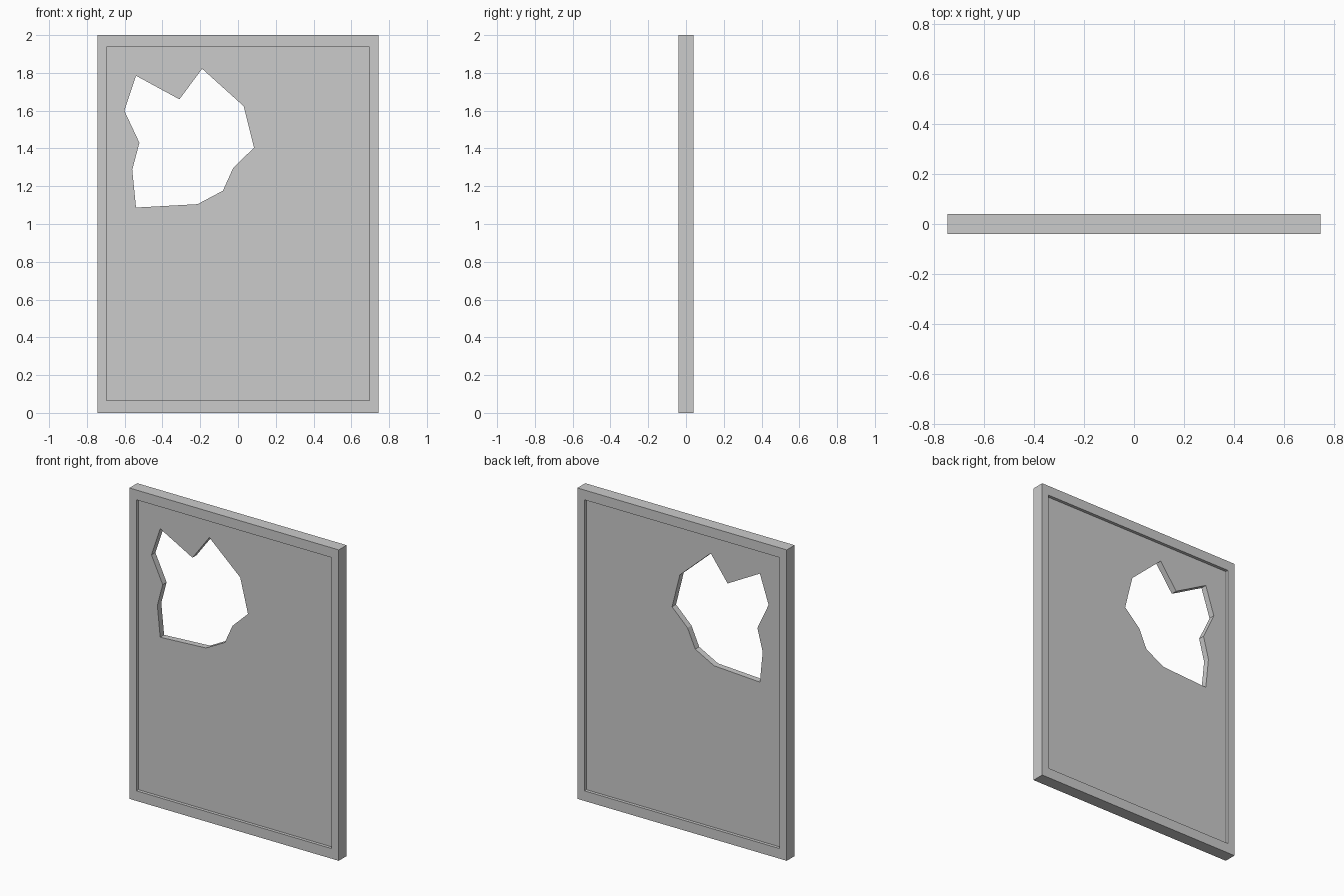
import bpy
import bmesh

if "Cube" in bpy.data.objects:
    bpy.data.objects.remove(bpy.data.objects["Cube"])


def prism(name, outline, y0, y1):
    """Solid made by extruding an x-z outline from y0 to y1."""
    bm = bmesh.new()
    face = bm.faces.new([bm.verts.new((x, y0, z)) for x, z in outline])
    ext = bmesh.ops.extrude_face_region(bm, geom=[face])
    verts = [g for g in ext["geom"] if isinstance(g, bmesh.types.BMVert)]
    bmesh.ops.translate(bm, verts=verts, vec=(0, y1 - y0, 0))
    bmesh.ops.recalc_face_normals(bm, faces=bm.faces)
    mesh = bpy.data.meshes.new(name)
    bm.to_mesh(mesh)
    bm.free()
    obj = bpy.data.objects.new(name, mesh)
    bpy.context.collection.objects.link(obj)
    return obj


def rect(half_w, z0, z1):
    return [(-half_w, z0), (half_w, z0), (half_w, z1), (-half_w, z1)]


def cut(target, cutter):
    mod = target.modifiers.new(cutter.name, 'BOOLEAN')
    mod.operation = 'DIFFERENCE'
    mod.solver = 'EXACT'
    mod.object = cutter
    cutter.hide_render = True
    cutter.hide_set(True)


# Framed slab
panel = prism("framed_panel", rect(0.745, 0, 2), -0.04, 0.04)

# Shallow recess on both faces leaves the raised border
inner = rect(0.695, 0.065, 1.937)
cut(panel, prism("front_recess_cutter", inner, -0.1, -0.02))
cut(panel, prism("back_recess_cutter", inner, 0.02, 0.1))

# Jagged broken hole
hole = [(-0.54, 1.785), (-0.31, 1.66), (-0.19, 1.822), (0.03, 1.624),
        (0.085, 1.404), (-0.025, 1.298), (-0.08, 1.176), (-0.214, 1.105),
        (-0.54, 1.087), (-0.56, 1.287), (-0.522, 1.43), (-0.602, 1.60)]
cut(panel, prism("hole_cutter", hole, -0.1, 0.1))
